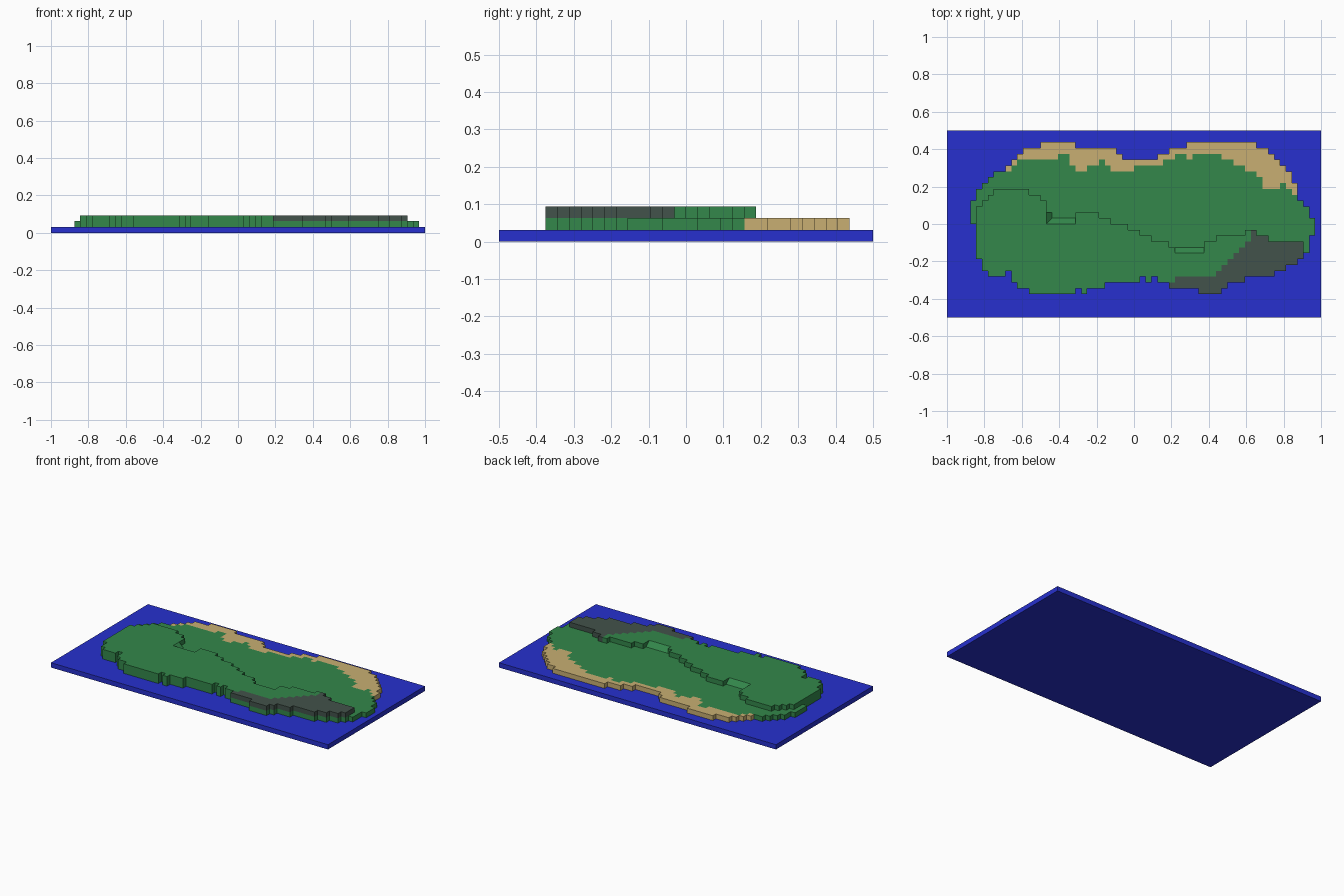
import bpy, bmesh

if "Cube" in bpy.data.objects:
    bpy.data.objects.remove(bpy.data.objects["Cube"])

C = 1 / 32          # cell size; the map is a 64 x 32 grid of cells, 3 layers high
NX, NY = 64, 32


def runs(start, pairs):
    """Expand (value, count) runs into {column: value}."""
    out, i = {}, start
    for value, count in pairs:
        for _ in range(count):
            out[i] = value
            i += 1
    return out


# Rows are counted from the back edge (+y) forwards
shore_back = runs(4, [(12, 1), (10, 1), (9, 1), (8, 1), (7, 2), (6, 1), (5, 1), (4, 1),
                      (3, 3), (2, 6), (3, 7), (4, 1), (5, 6), (4, 2), (3, 3), (2, 12),
                      (3, 2), (4, 1), (5, 1), (6, 1), (7, 1), (9, 1), (12, 1), (13, 1), (15, 1)])
shore_front = runs(4, [(16, 1), (22, 1), (24, 1), (25, 3), (24, 1), (26, 1), (27, 2),
                       (28, 8), (27, 1), (28, 1), (27, 3), (26, 6), (25, 1), (26, 1),
                       (25, 1), (26, 2), (27, 5), (28, 4), (27, 1), (26, 3), (25, 5),
                       (24, 2), (23, 2), (22, 1), (21, 1), (18, 1)])
sand_edge = runs(10, [(7, 1), (6, 1), (5, 7), (4, 2), (6, 1), (7, 2), (6, 2), (5, 1),
                      (6, 1), (7, 4), (6, 5), (5, 2), (4, 2), (5, 1), (4, 5), (5, 2),
                      (6, 2), (7, 2), (8, 1), (10, 3), (9, 1), (10, 1), (11, 1)])
plateau_back = runs(5, [(13, 1), (12, 1), (11, 1), (10, 6), (11, 2), (12, 1), (16, 5),
                        (14, 4), (15, 2), (16, 3), (17, 2), (18, 2), (19, 3), (20, 1),
                        (21, 5), (19, 2), (18, 5), (17, 2), (18, 2), (19, 6)])
rock_edge = runs(38, [(26, 1), (25, 7), (24, 1), (23, 1), (22, 1), (21, 1), (20, 1),
                      (19, 1), (0, 10)])

# Fill the grid: water base, lower land with beach, upper land with rock
cells = {(i, j, 0): "water_base" for i in range(NX) for j in range(NY)}
for i, back in shore_back.items():
    for j in range(back, shore_front[i]):
        cells[i, j, 1] = "sand_beach" if j < sand_edge.get(i, 0) else "grass_land"
for i, back in plateau_back.items():
    for j in range(back, shore_front[i]):
        cells[i, j, 2] = "rock_field" if j >= rock_edge.get(i, 99) else "grass_land"

# Outward faces of one cell, corners as (column, row, layer) offsets
SIDES = {(1, 0, 0): [(1, 1, 0), (1, 0, 0), (1, 0, 1), (1, 1, 1)],
         (-1, 0, 0): [(0, 0, 0), (0, 1, 0), (0, 1, 1), (0, 0, 1)],
         (0, -1, 0): [(1, 0, 0), (0, 0, 0), (0, 0, 1), (1, 0, 1)],
         (0, 1, 0): [(0, 1, 0), (1, 1, 0), (1, 1, 1), (0, 1, 1)],
         (0, 0, 1): [(0, 1, 1), (1, 1, 1), (1, 0, 1), (0, 0, 1)],
         (0, 0, -1): [(0, 0, 0), (1, 0, 0), (1, 1, 0), (0, 1, 0)]}


def point(i, j, k):
    return (i * C - 1, 0.5 - j * C, k * C)


def finish(bm, name, color):
    me = bpy.data.meshes.new(name)
    bm.to_mesh(me)
    bm.free()
    ob = bpy.data.objects.new(name, me)
    bpy.context.collection.objects.link(ob)
    mat = bpy.data.materials.get(color[0]) or bpy.data.materials.new(color[0])
    mat.diffuse_color = color[1]
    mat.use_nodes = True
    mat.node_tree.nodes["Principled BSDF"].inputs["Base Color"].default_value = mat.diffuse_color
    me.materials.append(mat)


COLORS = {"water_base": ("blue", (0.02, 0.03, 0.62, 1)),
          "sand_beach": ("sand", (0.58, 0.43, 0.17, 1)),
          "grass_land": ("green", (0.033, 0.245, 0.07, 1)),
          "rock_field": ("rock", (0.055, 0.085, 0.07, 1))}

# Terrain surfaces: only the exposed cell faces, merged where flat
for part, color in COLORS.items():
    bm = bmesh.new()
    for (i, j, k), kind in cells.items():
        if kind != part:
            continue
        for (di, dj, dk), quad in SIDES.items():
            if (i + di, j + dj, k + dk) not in cells:
                bm.faces.new([bm.verts.new(point(i + a, j + b, k + c)) for a, b, c in quad])
    bmesh.ops.remove_doubles(bm, verts=bm.verts, dist=1e-5)
    bmesh.ops.dissolve_limit(bm, angle_limit=0.01, verts=bm.verts, edges=bm.edges)
    finish(bm, part, color)


# Ramps leading up to the plateau
def ramp(name, i0, i1, j0, j1, rise):
    """Wedge over the cells; rises towards the front (+row) or the left (-column)."""
    bm = bmesh.new()
    if rise == "front":
        tris = [[(i, j0, 2), (i, j1, 2), (i, j1, 3)] for i in (i0, i1)]
    else:
        tris = [[(i1, j, 2), (i0, j, 2), (i0, j, 3)] for j in (j0, j1)]
    a, b = [[bm.verts.new(point(*p)) for p in t] for t in tris]
    bm.faces.new(a)
    bm.faces.new(b)
    bm.faces.new([a[0], b[0], b[2], a[2]])
    bm.faces.new([a[1], b[1], b[2], a[2]])
    bm.faces.new([a[0], b[0], b[1], a[1]])
    bmesh.ops.recalc_face_normals(bm, faces=bm.faces)
    finish(bm, name, COLORS["grass_land"])


ramp("ramp_left", 17, 22, 15, 16, "front")
ramp("ramp_left_corner", 17, 18, 14, 16, "left")
ramp("ramp_right", 39, 44, 20, 21, "front")
